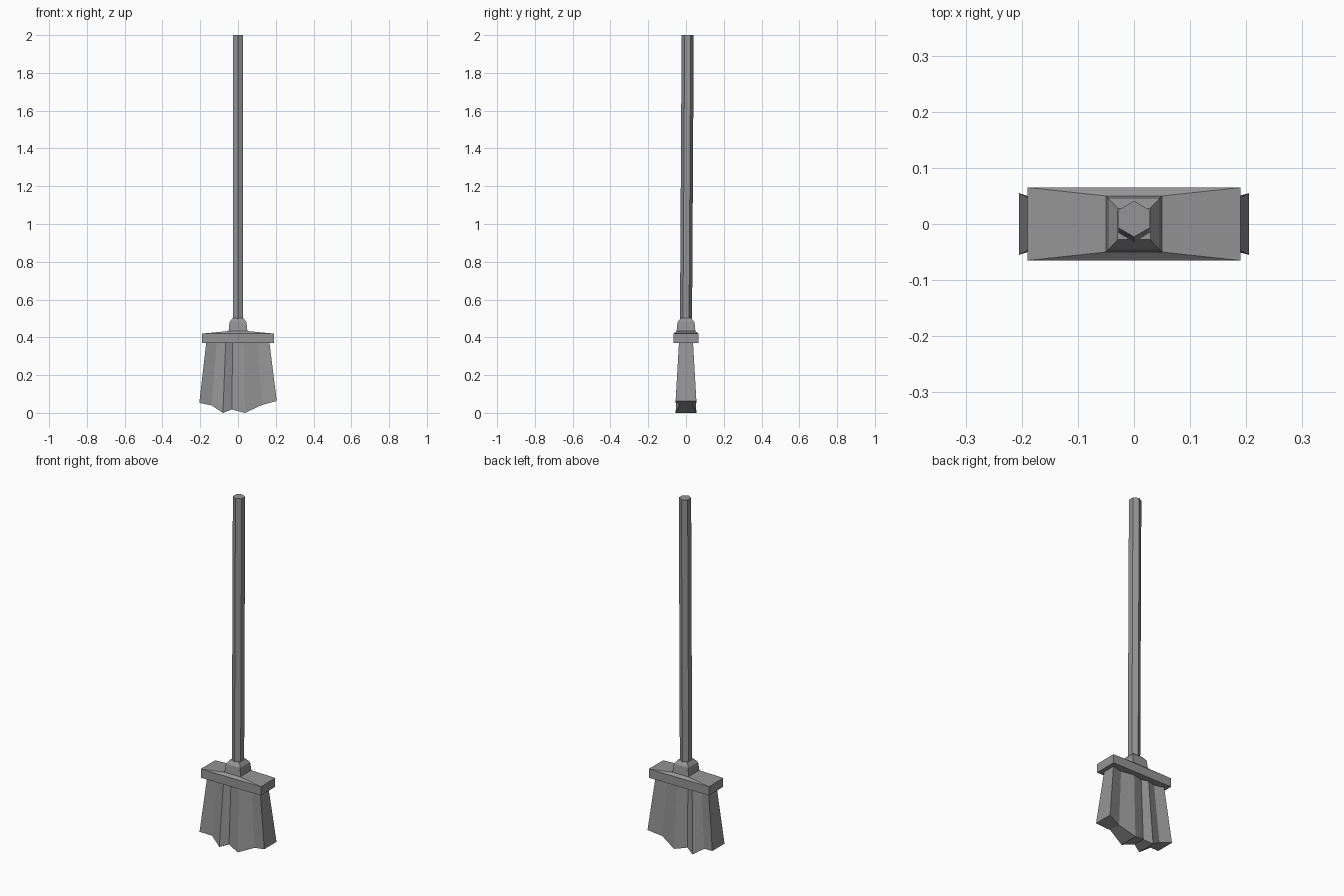
import bpy, bmesh, math

if "Cube" in bpy.data.objects:
    bpy.data.objects.remove(bpy.data.objects["Cube"])

# Dark grey for the whole model
grey = bpy.data.materials.new("dark_grey")
grey.diffuse_color = (0.3, 0.3, 0.3, 1)
grey.use_nodes = True
grey.node_tree.nodes["Principled BSDF"].inputs["Base Color"].default_value = grey.diffuse_color


def loft(name, rings):
    """Skin a list of equal-length vertex rings and cap both ends."""
    bm = bmesh.new()
    loops = [[bm.verts.new(p) for p in ring] for ring in rings]
    n = len(loops[0])
    for a, b in zip(loops, loops[1:]):
        for i in range(n):
            j = (i + 1) % n
            bm.faces.new((a[i], a[j], b[j], b[i]))
    bm.faces.new(loops[0][::-1])
    bm.faces.new(loops[-1])
    bmesh.ops.recalc_face_normals(bm, faces=bm.faces)
    mesh = bpy.data.meshes.new(name)
    bm.to_mesh(mesh)
    bm.free()
    mesh.materials.append(grey)
    obj = bpy.data.objects.new(name, mesh)
    bpy.context.collection.objects.link(obj)
    return obj


def rect(x, y, z):
    return [(-x, -y, z), (x, -y, z), (x, y, z), (-x, y, z)]


def hexagon(r, cy, z):
    angles = [math.radians(30 + 60 * i) for i in range(6)]
    return [(r * math.cos(a), cy + r * math.sin(a), z) for a in angles]


# Six-sided handle, leaning slightly backwards
loft("handle", [hexagon(0.032, 0.0, 0.48), hexagon(0.032, 0.009, 2.0)])

# Tapered socket holding the handle
loft("socket", [rect(0.05, 0.05, 0.425), rect(0.05, 0.05, 0.433),
                rect(0.045, 0.045, 0.48), rect(0.029, 0.028, 0.502)])

# Head block with a shallow sloped top
loft("head_block", [rect(0.19, 0.065, 0.37), rect(0.19, 0.065, 0.42),
                    rect(0.05, 0.05, 0.433)])

# Flared bristles with pleated sides: top x, bottom x, bottom z per pleat
pleats = [(-0.168, -0.205, 0.053), (-0.112, -0.14, 0.04), (-0.065, -0.08, 0.0),
          (-0.028, -0.033, 0.018), (0.03, 0.037, 0.0), (0.105, 0.127, 0.042),
          (0.166, 0.205, 0.063)]
front_top, front_low, back_top, back_low = [], [], [], []
for i, (xt, xb, zb) in enumerate(pleats):
    yt, yb = (0.037, 0.055) if i % 2 == 0 else (0.023, 0.034)
    front_top.append((xt, -yt, 0.375))
    front_low.append((xb, -yb, zb))
    back_top.append((xt, yt, 0.375))
    back_low.append((xb, yb, zb))
bristles = loft("bristles", [front_low + back_low[::-1], front_top + back_top[::-1]])

# Split the jagged underside into one strip per pleat
bm = bmesh.new()
bm.from_mesh(bristles.data)
bm.verts.ensure_lookup_table()
n = len(pleats)
under = min(bm.faces, key=lambda f: f.calc_center_median().z)
bmesh.ops.delete(bm, geom=[under], context='FACES_ONLY')
for i in range(n - 1):
    v = bm.verts
    bm.faces.new((v[i], v[2 * n - 1 - i], v[2 * n - 2 - i], v[i + 1]))
bmesh.ops.recalc_face_normals(bm, faces=bm.faces)
bm.to_mesh(bristles.data)
bm.free()
